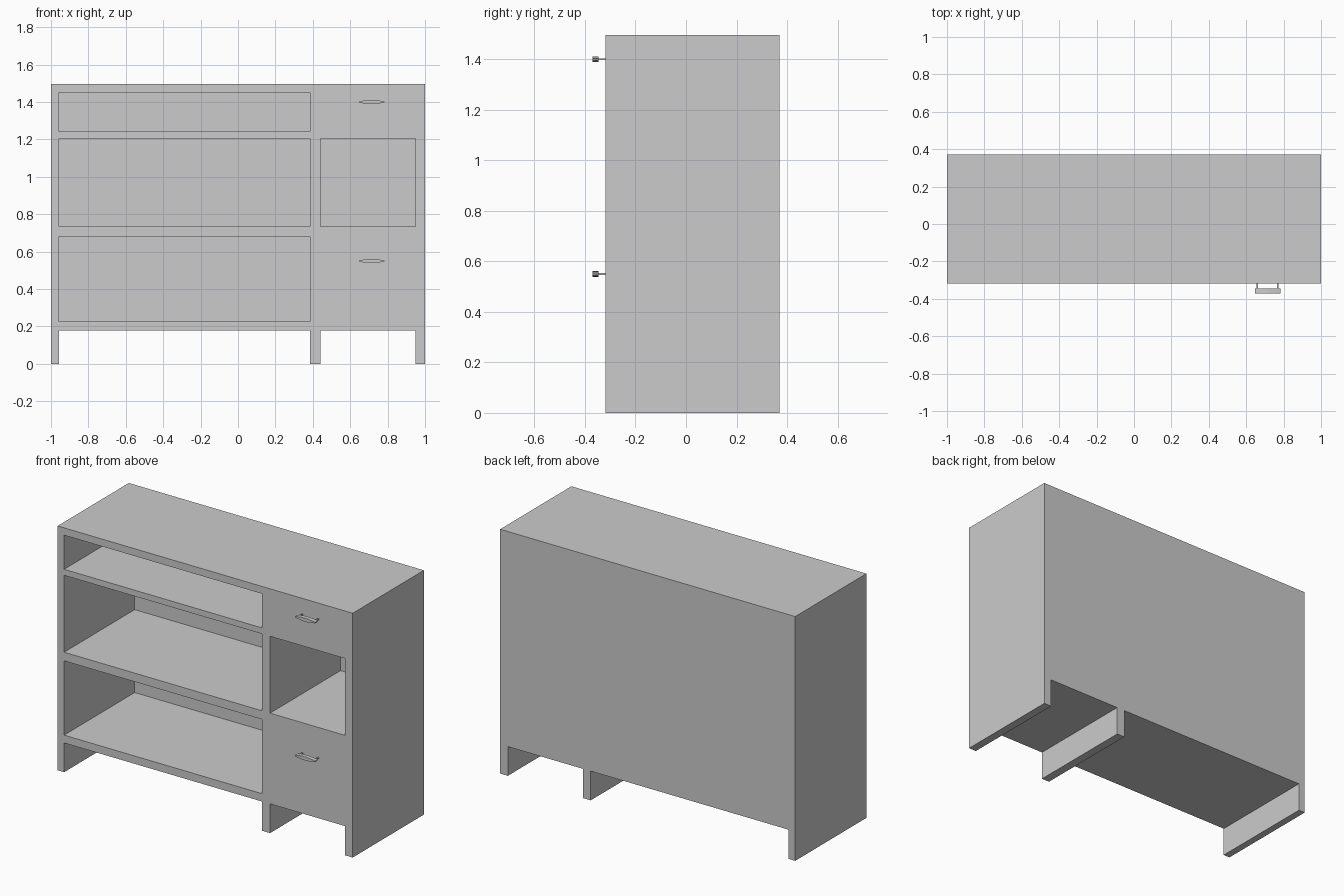
import bpy, bmesh, math

if "Cube" in bpy.data.objects:
    bpy.data.objects.remove(bpy.data.objects["Cube"])

FRONT, BACK, TOP = -0.318, 0.371, 1.497


def box(name, x0, x1, y0, y1, z0, z1):
    bm = bmesh.new()
    bmesh.ops.create_cube(bm, size=1)
    for v in bm.verts:
        v.co = (x1 if v.co.x > 0 else x0,
                y1 if v.co.y > 0 else y0,
                z1 if v.co.z > 0 else z0)
    return add_object(name, bm)


def add_object(name, bm):
    mesh = bpy.data.meshes.new(name)
    bmesh.ops.recalc_face_normals(bm, faces=bm.faces)
    bm.to_mesh(mesh)
    bm.free()
    obj = bpy.data.objects.new(name, mesh)
    bpy.context.collection.objects.link(obj)
    return obj


# Cabinet carcass with flush drawer fronts
cabinet = box("cabinet_body", -1, 1, FRONT, BACK, 0, TOP)

# Open shelves (stop just short of the thin back) and gaps between the feet
left, right = (-0.956, 0.386), (0.44, 0.948)
openings = [(left, 1.243, 1.452), (left, 0.735, 1.206),
            (left, 0.227, 0.682), (right, 0.735, 1.206)]
cutters = [box("shelf_cutter", *x, FRONT - 0.1, BACK - 0.006, z0, z1)
           for x, z0, z1 in openings]
cutters += [box("foot_gap_cutter", *x, FRONT - 0.1, BACK + 0.1, -0.1, 0.179)
            for x in (left, right)]
for cutter in cutters:
    cutter.hide_render = True
    mod = cabinet.modifiers.new("cut", 'BOOLEAN')
    mod.operation, mod.solver, mod.object = 'DIFFERENCE', 'EXACT', cutter

# Bake the cuts and remove the cutters
graph = bpy.context.evaluated_depsgraph_get()
baked = bpy.data.meshes.new_from_object(cabinet.evaluated_get(graph))
cabinet.modifiers.clear()
cabinet.data = baked
for cutter in cutters:
    bpy.data.objects.remove(cutter)


# Drawer pulls: lens-shaped grip on two thin posts
def drawer_pull(name, x, z):
    bm = bmesh.new()
    steps, half = 8, 0.068
    arc = [(-half + 2 * half * i / steps,
            0.003 + 0.008 * math.sin(math.pi * i / steps))
           for i in range(steps + 1)]
    outline = arc + [(px, -pz) for px, pz in reversed(arc)]
    face = bm.faces.new([bm.verts.new((x + px, -0.371, z + pz))
                         for px, pz in outline])
    grip = bmesh.ops.extrude_face_region(bm, geom=[face])
    bmesh.ops.translate(bm, vec=(0, 0.025, 0), verts=[
        v for v in grip["geom"] if isinstance(v, bmesh.types.BMVert)])
    add_object(name + "_grip", bm)
    for side, label in ((-1, "left"), (1, "right")):
        px = x + side * 0.054
        box(f"{name}_{label}_post", px - 0.004, px + 0.004,
            -0.35, FRONT + 0.002, z - 0.003, z + 0.003)


drawer_pull("upper_pull", 0.714, 1.40)
drawer_pull("lower_pull", 0.714, 0.55)
